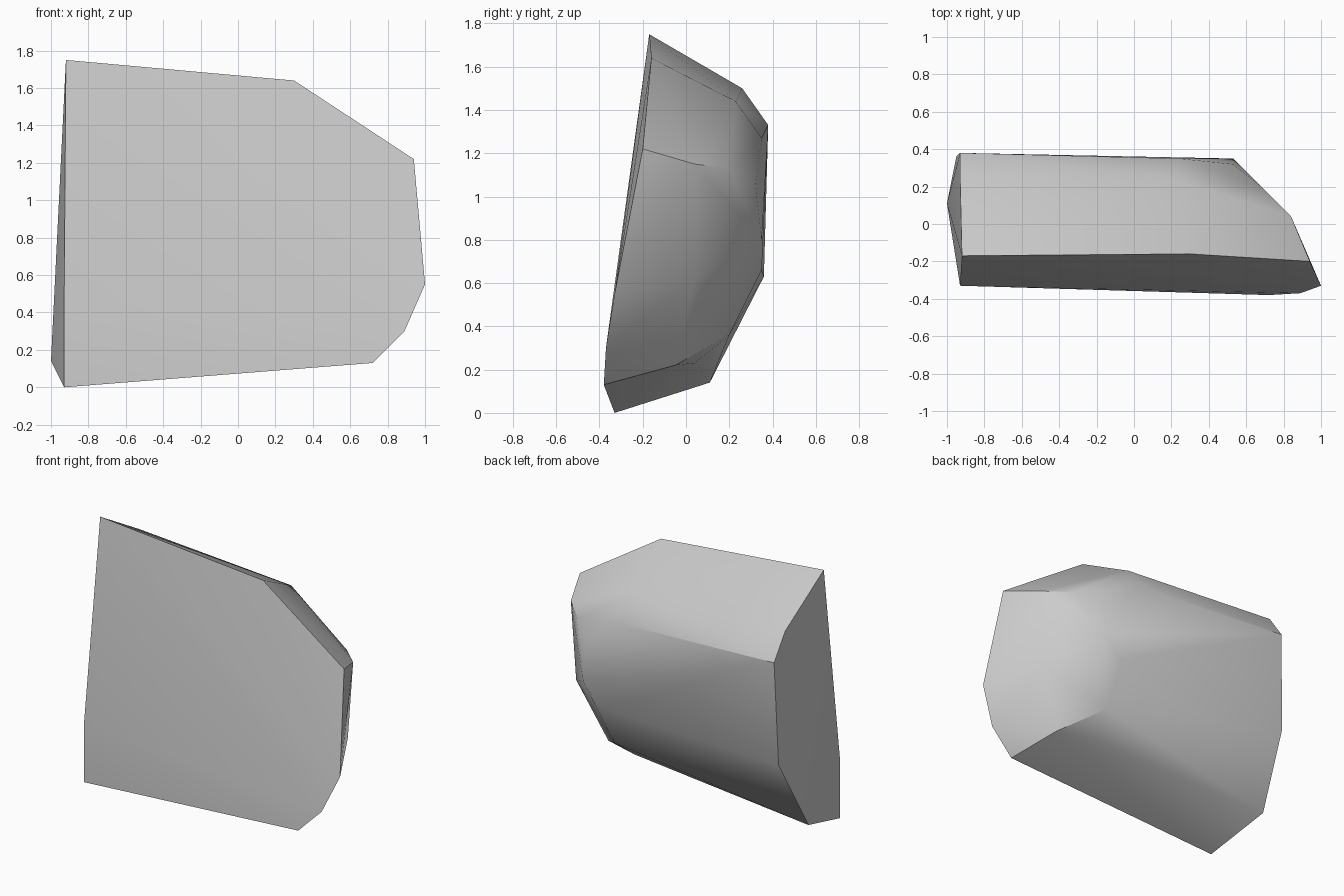
import bpy
import bmesh
import math

# Remove the default cube only
default_cube = bpy.data.objects.get("Cube")
if default_cube:
    bpy.data.objects.remove(default_cube, do_unlink=True)


def make_material(name, colour):
    material = bpy.data.materials.new(name)
    material.use_nodes = True
    material.diffuse_color = colour
    shader = material.node_tree.nodes["Principled BSDF"]
    shader.inputs["Base Color"].default_value = colour
    shader.inputs["Roughness"].default_value = 0.8
    return material


def convex_block(name, outlines, material):
    """Wrap the corner outlines in one convex, faceted solid."""
    mesh = bpy.data.meshes.new(name)
    bm = bmesh.new()
    for outline in outlines:
        for corner in outline:
            bm.verts.new(corner)
    result = bmesh.ops.convex_hull(bm, input=bm.verts[:])
    unused = set(result["geom_interior"]) | set(result["geom_unused"])
    loose = [item for item in unused
             if isinstance(item, bmesh.types.BMVert) and item.is_valid]
    bmesh.ops.delete(bm, geom=loose, context="VERTS")
    bmesh.ops.recalc_face_normals(bm, faces=bm.faces[:])
    bm.to_mesh(mesh)
    bm.free()
    mesh.materials.append(material)

    block = bpy.data.objects.new(name, mesh)
    bpy.context.scene.collection.objects.link(block)
    bpy.ops.object.select_all(action="DESELECT")
    block.select_set(True)
    bpy.context.view_layer.objects.active = block
    bpy.ops.object.shade_smooth_by_angle(angle=math.radians(30))
    return block


# Broken end, from the top around the back to the front foot
broken_end = [
    (-.92, -.17, 1.75), (-.93, .26, 1.5), (-.93, .38, 1.33),
    (-.95, .36, .63), (-1, .11, .14), (-.93, -.33, 0), (-.93, -.33, .4),
]
# Rim of the broad front face, from the top down the rounded end
front_rim = [
    (.3, -.16, 1.64), (.94, -.2, 1.22), (1, -.33, .55),
    (.89, -.37, .3), (.72, -.38, .13),
]
# Corners of the sloped top, the back and the underside
back_rim = [
    (.24, .23, 1.44), (.24, .35, 1.27), (.53, .32, 1.06), (.53, .35, .8),
    (.4, .35, .66), (.4, .2, .36), (.36, .04, .23), (.62, -.05, .22),
]
# Bulge of the rounded end
end_bulge = [(.84, .04, 1.15), (.68, .2, 1.13), (.8, .04, .62)]

stone_grey = make_material("stone grey", (.6, .6, .6, 1))
convex_block("stone_block", [broken_end, front_rim, back_rim, end_bulge], stone_grey)
